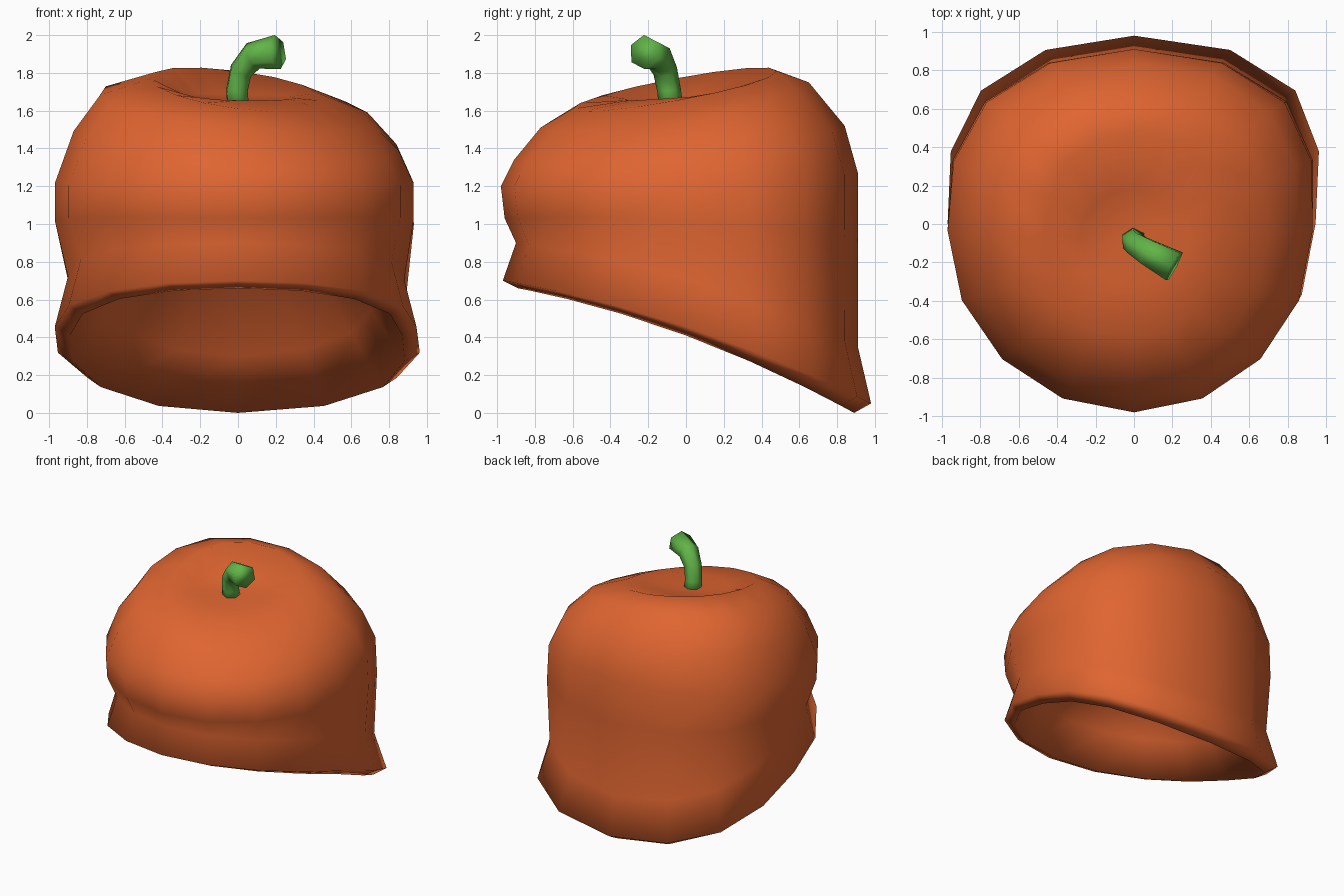
import bpy, bmesh
from math import sin, cos, tau, radians

cube = bpy.data.objects.get("Cube")
if cube:
    bpy.data.objects.remove(cube)

SIDES = 16


def material(name, rgb):
    m = bpy.data.materials.new(name)
    m.use_nodes = True
    color = (*rgb, 1)
    m.diffuse_color = color
    m.node_tree.nodes["Principled BSDF"].inputs["Base Color"].default_value = color
    return m


def ring(bm, fy, fz, by, bz, xl, xr, roll, bend, flare):
    """Tilted loop from its front and back points, widths, sideways roll and bend."""
    loop = []
    for i in range(SIDES):
        s, c = sin(tau * i / SIDES), cos(tau * i / SIDES)
        width, bulge = (xr, 1.6 * flare) if c > 0 else (xl, flare)
        x = c * width * (1 + bulge * max(s, 0) ** 1.5)
        y = (fy + by) / 2 + s * (by - fy) / 2
        z = (fz + bz) / 2 + s * (bz - fz) / 2 + bend * (1 - s * s) + roll * x
        loop.append(bm.verts.new((x, y, z)))
    return loop


def finish(obj, mat, angle):
    obj.data.materials.append(mat)
    bpy.ops.object.select_all(action="DESELECT")
    obj.select_set(True)
    bpy.context.view_layer.objects.active = obj
    bpy.ops.object.shade_smooth_by_angle(angle=radians(angle))


orange = material("pumpkin_orange", (0.74, 0.13, 0.03))
green = material("stem_green", (0.12, 0.46, 0.065))

# Rings: front y, z, back y, z, left width, right width, roll, bend, flare
hollow = [
    (-.47, 1.07, .47, .82, .48, .47, 0, .04, .1),
    (-.72, .90, .71, .30, .72, .71, 0, .07, .2),
    (-.89, .66, .89, 0, .89, .87, 0, .08, .26),
]
outer = [
    (-.97, .70, .98, .05, .97, .945, 0, .08, .27),
    (-.90, .90, .91, .35, .90, .88, -.01, .09, .24),
    (-.96, 1.03, .91, .93, .97, .93, 0, .04, .22),
    (-.98, 1.20, .91, 1.27, .97, .93, 0, -.02, .20),
    (-.91, 1.34, .84, 1.52, .87, .85, -.06, .01, .18),
    (-.77, 1.51, .65, 1.75, .73, .70, -.10, -.02, .16),
    (-.60, 1.61, .48, 1.81, .46, .44, -.13, 0, .1),
    (-.32, 1.655, .18, 1.69, .28, .30, -.02, 0, 0),
]

# Shell with a domed hollow: down the dome, round the rim, up the outside
bm = bmesh.new()
loops = [ring(bm, *r) for r in hollow + outer]
for a, b in zip(loops, loops[1:]):
    for i in range(SIDES):
        j = (i + 1) % SIDES
        bm.faces.new((a[i], a[j], b[j], b[i]))
for loop, y, z in ((loops[0], 0, 1.05), (loops[-1], -.07, 1.655)):
    centre = bm.verts.new((0, y, z))
    for i in range(SIDES):
        bm.faces.new((loop[i], loop[(i + 1) % SIDES], centre))
bmesh.ops.recalc_face_normals(bm, faces=bm.faces)
mesh = bpy.data.meshes.new("pumpkin_shell")
bm.to_mesh(mesh)
bm.free()
shell = bpy.data.objects.new("pumpkin_shell", mesh)
bpy.context.collection.objects.link(shell)
finish(shell, orange, 150)

# Bent six-sided stem, thicker at its cut tip
curve = bpy.data.curves.new("stem", "CURVE")
curve.dimensions = "3D"
curve.bevel_depth = 1
curve.bevel_resolution = 1
curve.use_fill_caps = True
path = [(0, -.08, 1.62, .065), (-.005, -.09, 1.71, .063), (.015, -.11, 1.81, .065),
        (.08, -.15, 1.89, .076), (.21, -.22, 1.91, .092)]
spline = curve.splines.new("POLY")
spline.points.add(len(path) - 1)
for p, (x, y, z, r) in zip(spline.points, path):
    p.co = (x, y, z, 1)
    p.radius = r
stem = bpy.data.objects.new("stem", curve)
bpy.context.collection.objects.link(stem)
bpy.ops.object.select_all(action="DESELECT")
stem.select_set(True)
bpy.context.view_layer.objects.active = stem
bpy.ops.object.convert(target="MESH")
bm = bmesh.new()
bm.from_mesh(stem.data)
bmesh.ops.remove_doubles(bm, verts=bm.verts, dist=.001)
bm.to_mesh(stem.data)
bm.free()
finish(stem, green, 120)
